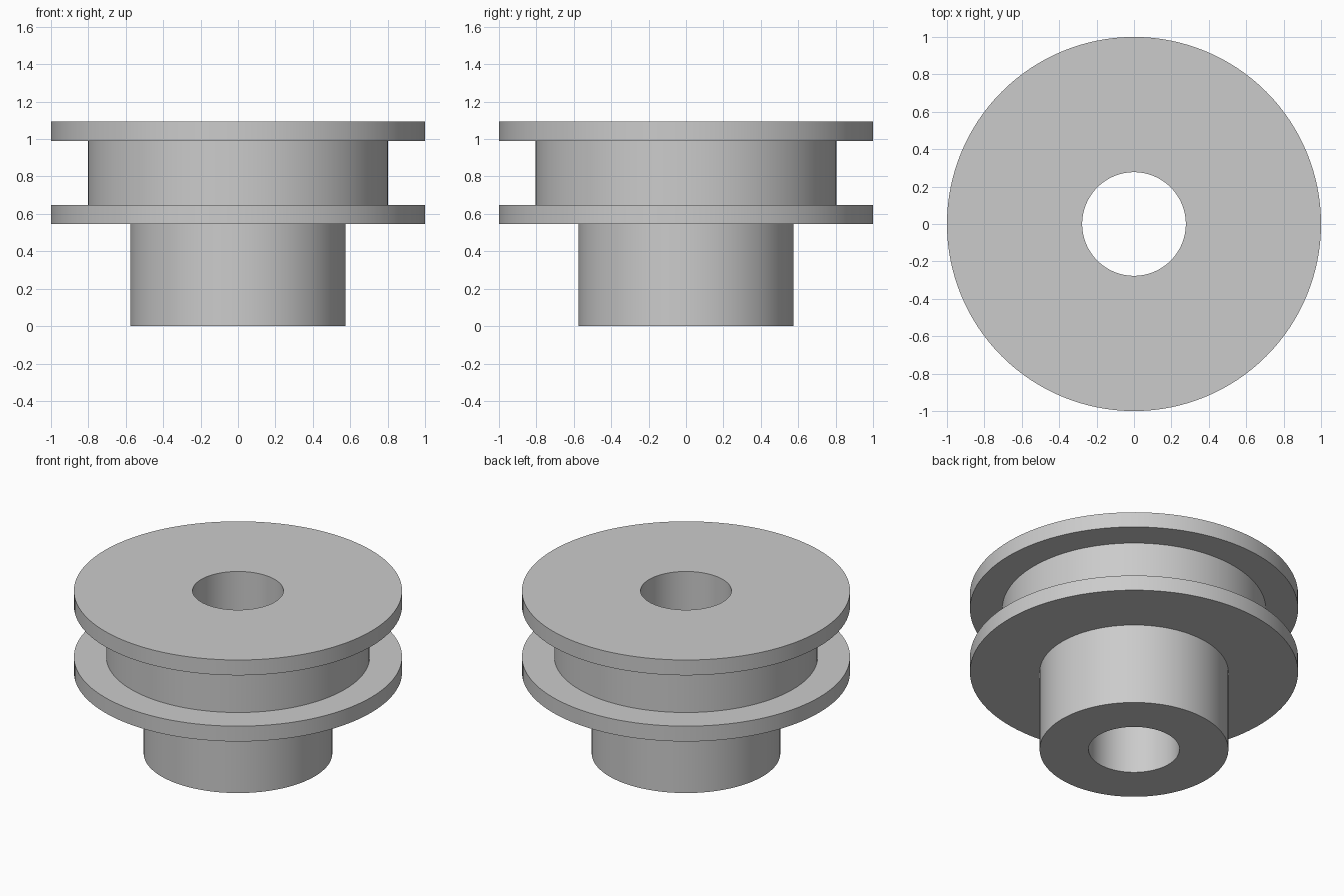
import bpy, bmesh, math
from mathutils import Vector

cube = bpy.data.objects.get("Cube")
if cube:
    bpy.data.objects.remove(cube, do_unlink=True)

SEGMENTS = 128
BORE, HUB, GROOVE, RIM = 0.277, 0.575, 0.803, 1.0
HUB_TOP, LOWER_TOP, UPPER_BASE, TOP = 0.545, 0.648, 0.99, 1.093

# Plain grey metal
grey = bpy.data.materials.new("plain_grey")
grey.use_nodes = True
colour = (0.6, 0.6, 0.6, 1)
grey.diffuse_color = colour
grey.node_tree.nodes["Principled BSDF"].inputs["Base Color"].default_value = colour


def lathe(name, profile):
    """Revolve a closed (radius, height) profile around the z axis."""
    bm = bmesh.new()
    verts = [bm.verts.new((r, 0, z)) for r, z in profile]
    edges = [bm.edges.new((v, verts[i - 1])) for i, v in enumerate(verts)]
    bmesh.ops.spin(bm, geom=verts + edges, cent=Vector(), axis=Vector((0, 0, 1)),
                   angle=math.tau, steps=SEGMENTS)
    bmesh.ops.remove_doubles(bm, verts=bm.verts[:], dist=0.0001)
    bmesh.ops.recalc_face_normals(bm, faces=bm.faces[:])
    mesh = bpy.data.meshes.new(name)
    bm.to_mesh(mesh)
    bm.free()
    mesh.materials.append(grey)
    obj = bpy.data.objects.new(name, mesh)
    bpy.context.collection.objects.link(obj)
    bpy.ops.object.select_all(action="DESELECT")
    obj.select_set(True)
    bpy.context.view_layer.objects.active = obj
    bpy.ops.object.shade_smooth_by_angle(angle=math.radians(30))
    return obj


# One turned piece: hub, lower flange, groove, upper flange and through bore
lathe("flanged_pulley", [
    (BORE, 0), (HUB, 0), (HUB, HUB_TOP),
    (RIM, HUB_TOP), (RIM, LOWER_TOP),
    (GROOVE, LOWER_TOP), (GROOVE, UPPER_BASE),
    (RIM, UPPER_BASE), (RIM, TOP), (BORE, TOP),
])
